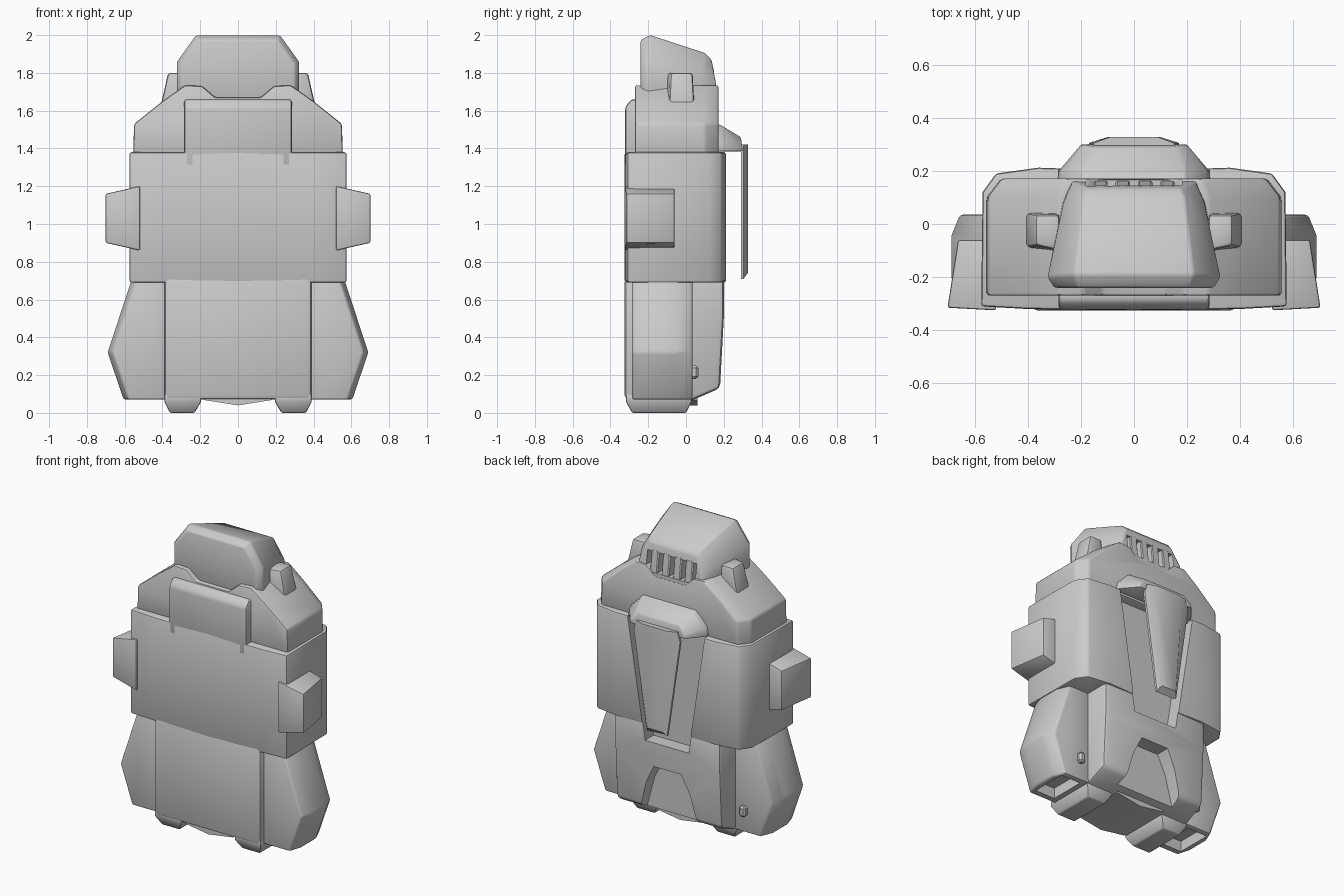
import bpy, bmesh, math

old = bpy.data.objects.get("Cube")
if old:
    bpy.data.objects.remove(old, do_unlink=True)

grey = bpy.data.materials.new("plain_grey")
grey.use_nodes = True
COLOR = (0.6, 0.6, 0.6, 1)
grey.diffuse_color = COLOR
grey.node_tree.nodes["Principled BSDF"].inputs["Base Color"].default_value = COLOR


def loft(name, rings):
    """Solid through closed rings of 3D points."""
    bm = bmesh.new()
    loops = [[bm.verts.new(p) for p in ring] for ring in rings]
    n = len(loops[0])
    for a, b in zip(loops, loops[1:]):
        for i in range(n):
            j = (i + 1) % n
            bm.faces.new((a[i], a[j], b[j], b[i]))
    bm.faces.new(loops[0])
    bm.faces.new(loops[-1])
    bmesh.ops.recalc_face_normals(bm, faces=bm.faces)
    mesh = bpy.data.meshes.new(name)
    bm.to_mesh(mesh)
    bm.free()
    mesh.materials.append(grey)
    ob = bpy.data.objects.new(name, mesh)
    bpy.context.collection.objects.link(ob)
    return ob


def sym(half):
    """Mirror a half outline (first coordinate is x) into a full one."""
    return half + [(-p[0], *p[1:]) for p in reversed(half) if p[0] > 0]


def prism(name, pts, axis, lo, hi):
    def place(p, d):
        return {"x": (d, *p), "y": (p[0], d, p[1]), "z": (*p, d)}[axis]
    return loft(name, [[place(p, d) for p in pts] for d in (lo, hi)])


def box(name, x, y, z):
    return prism(name, [(x[0], y[0]), (x[1], y[0]), (x[1], y[1]), (x[0], y[1])], "z", *z)


def flip(rings, s):
    return [[(s * x, y, z) for x, y, z in ring] for ring in rings]


def apply(ob, mod):
    bpy.ops.object.select_all(action="DESELECT")
    bpy.context.view_layer.objects.active = ob
    ob.select_set(True)
    bpy.ops.object.modifier_apply(modifier=mod.name)


def cut(ob, cutter):
    m = ob.modifiers.new("cut", "BOOLEAN")
    m.operation, m.solver, m.object = "DIFFERENCE", "EXACT", cutter
    apply(ob, m)
    bpy.data.objects.remove(cutter, do_unlink=True)


def finish(ob, width=0.0, segments=2):
    if width:
        m = ob.modifiers.new("soft_edges", "BEVEL")
        m.width, m.segments, m.limit_method = width, segments, "ANGLE"
        m.angle_limit = math.radians(35)
        apply(ob, m)
    bpy.ops.object.select_all(action="DESELECT")
    bpy.context.view_layer.objects.active = ob
    ob.select_set(True)
    bpy.ops.object.shade_smooth_by_angle(angle=math.radians(35))


def recess():
    return prism("recess_cutter", sym([(0.16, 0.58), (0.29, 1.42)]), "y", 0.11, 0.5)


# Main torso block with a tapering channel in its back
torso = prism("torso", sym([(0, -0.325), (0.4, -0.32), (0.575, -0.31), (0.57, 0.12),
                            (0.52, 0.19), (0.36, 0.212), (0, 0.2)]), "z", 0.69, 1.38)
finish(torso, 0.012)
cut(torso, recess())
finish(torso)

# Lower core between the pods
core = prism("lower_core", [(-0.325, 0.07), (-0.325, 0.72), (0.2, 0.72), (0.2, 0.5),
                            (0.18, 0.13), (0.04, 0.07)], "x", -0.39, 0.39)
finish(core, 0.025)
cut(core, recess())
cut(core, prism("valley_cutter", sym([(0, 0), (0.24, 0), (0.16, 0.3), (0.1, 0.42)]), "y", 0.1, 0.5))
finish(core)
finish(prism("bottom_wedge", sym([(0, 0.04), (0.18, 0.068), (0.18, 0.1)]), "y", -0.31, 0.06))

# Shoulders with a neck notch
outline = sym([(0, 1.67), (0.12, 1.67), (0.19, 1.73), (0.28, 1.735), (0.4, 1.65),
               (0.55, 1.53), (0.555, 1.37)])
shoulders = loft("shoulders", [[(x * k, y, z) for x, z in outline]
                               for y, k in ((-0.27, 1), (0.1, 1), (0.172, 0.9))])
finish(shoulders, 0.012)

# Raised front plate above the torso
plate = prism("front_plate", [(-0.322, 1.3), (-0.322, 1.62), (-0.29, 1.66), (-0.2, 1.66),
                              (-0.2, 1.3)], "x", -0.285, 0.285)
finish(plate, 0.015)

# Head block: wide at the front, narrowing to the sloped back
head = loft("head", [sym(h) for h in (
    [(0.3, -0.24, 1.66), (0.3, -0.24, 1.85), (0.21, -0.24, 1.975)],
    [(0.325, -0.2, 1.66), (0.325, -0.2, 1.86), (0.225, -0.19, 2.0)],
    [(0.27, 0.08, 1.66), (0.265, 0.08, 1.8), (0.19, 0.1, 1.905)],
    [(0.235, 0.17, 1.66), (0.23, 0.16, 1.75), (0.175, 0.135, 1.87)])])
finish(head, 0.01)
cut(head, box("vent_cutter", (-0.18, 0.18), (0.09, 0.3), (1.69, 1.82)))
finish(head)

# Vertical bars in the rear vent
for i in range(4):
    x = -0.126 + i * 0.084
    bar = prism(f"vent_bar_{i + 1}", [(0.08, 1.68), (0.163, 1.68), (0.145, 1.83), (0.08, 1.83)],
                "x", x - 0.027, x + 0.027)
    finish(bar, 0.006, 1)

# Hanging back flap: cap, then a folded tapering strip
cap = loft("flap_cap", [sym(h) for h in (
    [(0.29, 0.14, 1.385), (0.28, 0.14, 1.45), (0.2, 0.14, 1.54)],
    [(0.285, 0.2, 1.385), (0.27, 0.2, 1.44), (0.19, 0.19, 1.52)],
    [(0.2, 0.3, 1.385), (0.195, 0.3, 1.41), (0.15, 0.29, 1.46)])])
finish(cap, 0.008)
strip = loft("flap_strip", [sym([(a, 0.327, z + t), (b, 0.305, z), (b, 0.29, z)]) for a, b, z, t in (
    (0.055, 0.075, 0.71, 0.03), (0.1, 0.17, 1.36, 0.0), (0.09, 0.15, 1.42, 0.0))])
finish(strip)

hexagon = [(0.36, 0.07), (0.6, 0.07), (0.685, 0.32), (0.56, 0.7), (0.36, 0.7)]
for s, side in ((1, "left"), (-1, "right")):
    # Thruster pod with an open nozzle underneath
    rings = [[(x + (g if x > 0.4 else 0), y, z) for x, z in hexagon]
             for y, g in ((-0.285, -0.02), (-0.2, 0.005), (-0.05, 0.005), (0.035, -0.03))]
    pod = loft(f"{side}_pod", flip(rings, s))
    finish(pod, 0.012)
    cut(pod, box("nozzle_cutter", sorted((s * 0.425, s * 0.57)), (-0.24, 0.0), (0, 0.14)))
    finish(pod)
    # Small knob behind the pod
    knob = box(f"{side}_knob", sorted((s * 0.43, s * 0.475)), (0.0, 0.065), (0.18, 0.25))
    finish(knob, 0.012, 1)
    # Foot
    foot = [[(a, c, z), (b, c, z), (b, d, z), (a, d, z)] for a, b, c, d, z in (
        (0.23, 0.36, -0.285, 0.0, 0), (0.195, 0.39, -0.318, 0.03, 0.06),
        (0.195, 0.39, -0.318, 0.03, 0.1))]
    finish(loft(f"{side}_foot", flip(foot, s)), 0.008)
    # Side box, tapering outward and to the rear
    mount = [[(0.52, -0.325, a), (x, -0.315, b), (x - 0.04, -0.06, b), (0.52, -0.06, a)]
             for a, b, x in ((0.86, 0.9, 0.702), (1.2, 1.16, 0.702))]
    finish(loft(f"{side}_side_box", flip(mount, s)), 0.008)
    # Ear lug beside the head
    ear = [[(0.28, a, z), (x, a + 0.02, z), (x, b, z), (0.28, b, z)] for x, a, b, z in (
        (0.415, -0.11, 0.045, 1.6), (0.37, -0.1, 0.035, 1.8))]
    finish(loft(f"{side}_ear", flip(ear, s)), 0.015)
